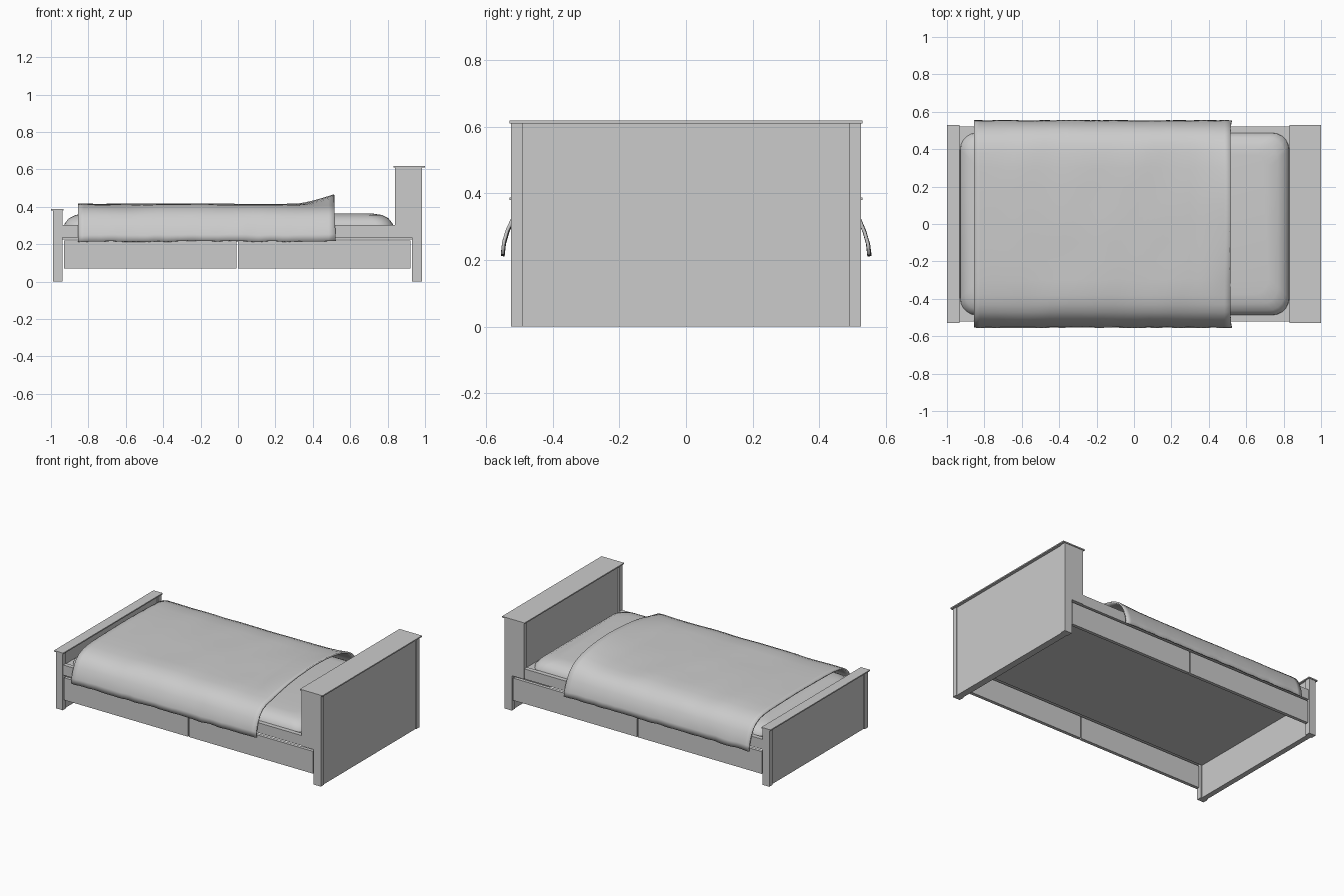
import bpy, bmesh, math
from mathutils import Vector, noise

old = bpy.data.objects.get("Cube")
if old:
    bpy.data.objects.remove(old, do_unlink=True)

grey = bpy.data.materials.new("plain_grey")
grey.use_nodes = True
grey.diffuse_color = (0.6, 0.6, 0.6, 1)
grey.node_tree.nodes["Principled BSDF"].inputs["Base Color"].default_value = (0.6, 0.6, 0.6, 1)


def finish(name, bm, smooth=None):
    bmesh.ops.recalc_face_normals(bm, faces=bm.faces)
    mesh = bpy.data.meshes.new(name)
    bm.to_mesh(mesh)
    bm.free()
    mesh.materials.append(grey)
    obj = bpy.data.objects.new(name, mesh)
    bpy.context.collection.objects.link(obj)
    if smooth:
        bpy.ops.object.select_all(action='DESELECT')
        obj.select_set(True)
        bpy.context.view_layer.objects.active = obj
        bpy.ops.object.shade_smooth_by_angle(angle=math.radians(smooth))
    return obj


def box(name, xs, ys, zs):
    bm = bmesh.new()
    bmesh.ops.create_cube(bm, size=1)
    for v in bm.verts:
        v.co = [(a + b) / 2 + c * (b - a) for (a, b), c in zip((xs, ys, zs), v.co)]
    return finish(name, bm)


# Headboard: deep upper box on a thin lower panel, framed by posts
box("headboard_panel", (0.85, 0.98), (-0.49, 0.49), (0.235, 0.61))
box("headboard_lower_panel", (0.935, 0.98), (-0.49, 0.49), (0, 0.235))
box("headboard_cap", (0.832, 1.0), (-0.53, 0.53), (0.61, 0.618))

# Footboard
box("footboard_panel", (-0.98, -0.945), (-0.49, 0.49), (0, 0.38))
box("footboard_cap", (-1.0, -0.932), (-0.53, 0.53), (0.38, 0.388))

# Paired side parts
for side, s in (("front", -1), ("back", 1)):
    def span(a, b):
        return tuple(sorted((s * a, s * b)))
    post = span(0.49, 0.525)
    box(side + "_headboard_post", (0.84, 0.985), post, (0.235, 0.61))
    box(side + "_headboard_leg", (0.93, 0.985), post, (0, 0.235))
    box(side + "_footboard_post", (-0.988, -0.938), post, (0, 0.38))
    box(side + "_side_rail", (-0.938, 0.84), span(0.49, 0.52), (0.235, 0.303))
    box(side + "_drawer_foot_end", (-0.93, -0.008), span(0.5, 0.522), (0.07, 0.22))
    box(side + "_drawer_head_end", (0.0, 0.923), span(0.5, 0.522), (0.07, 0.22))

# Base under the mattress
box("bed_base", (-0.945, 0.935), (-0.49, 0.49), (0.225, 0.295))

# Mattress: stacked rounded rectangles that shrink toward the top
bm = bmesh.new()
rings = []
for inset, z in ((0, 0.29), (0.003, 0.31), (0.025, 0.338), (0.06, 0.356), (0.11, 0.364)):
    hx, hy, r = 0.88 - inset, 0.488 - inset, 0.09
    ring = []
    for q in range(4):
        sx, sy = ((1, 1), (-1, 1), (-1, -1), (1, -1))[q]
        for k in range(6):
            a = math.pi / 2 * (q + k / 5)
            ring.append(bm.verts.new((-0.05 + sx * (hx - r) + r * math.cos(a),
                                      sy * (hy - r) + r * math.sin(a), z)))
    rings.append(ring)
for lo, hi in zip(rings, rings[1:]):
    for i in range(len(lo)):
        j = (i + 1) % len(lo)
        bm.faces.new((lo[i], lo[j], hi[j], hi[i]))
bm.faces.new(rings[-1])
bm.faces.new(rings[0])
finish("mattress", bm, 40)

# Blanket: half cross-section (y, z) mirrored, swept along the bed and rumpled
half = [(0, 0.41), (0.1, 0.41), (0.2, 0.409), (0.3, 0.407), (0.38, 0.402), (0.43, 0.392),
        (0.47, 0.375), (0.5, 0.35), (0.52, 0.32), (0.535, 0.285), (0.545, 0.25), (0.549, 0.215)]
section = [(-y, z) for y, z in reversed(half[1:])] + half
bm = bmesh.new()
columns = []
steps = 44
for i in range(steps + 1):
    x = -0.855 + 1.37 * i / steps
    column = []
    for y, z in section:
        drop = max(0, (0.4 - z) / 0.19)
        n = noise.noise(Vector((x * 5, y * 4, z * 6)))
        fine = noise.noise(Vector((x * 14, y * 3, z * 9 + 4)))
        lift = max(0, (x - 0.33) / 0.185) ** 1.4 * 0.05 * max(0, 1 - (y - 0.08) ** 2 / 0.2)
        out = math.copysign(drop * (0.004 * n + 0.005 * fine * (1 - drop * 0.5)), y)
        dz = 0.006 * n * (1 - drop) + 0.006 * fine * drop + lift
        column.append(bm.verts.new((x + 0.008 * drop * (i == steps), y + out, z + dz)))
    columns.append(column)
for a, b in zip(columns, columns[1:]):
    for j in range(len(section) - 1):
        bm.faces.new((a[j], b[j], b[j + 1], a[j + 1]))
blanket = finish("blanket", bm, 50)
thick = blanket.modifiers.new("thickness", 'SOLIDIFY')
thick.thickness = 0.01
thick.offset = 0
